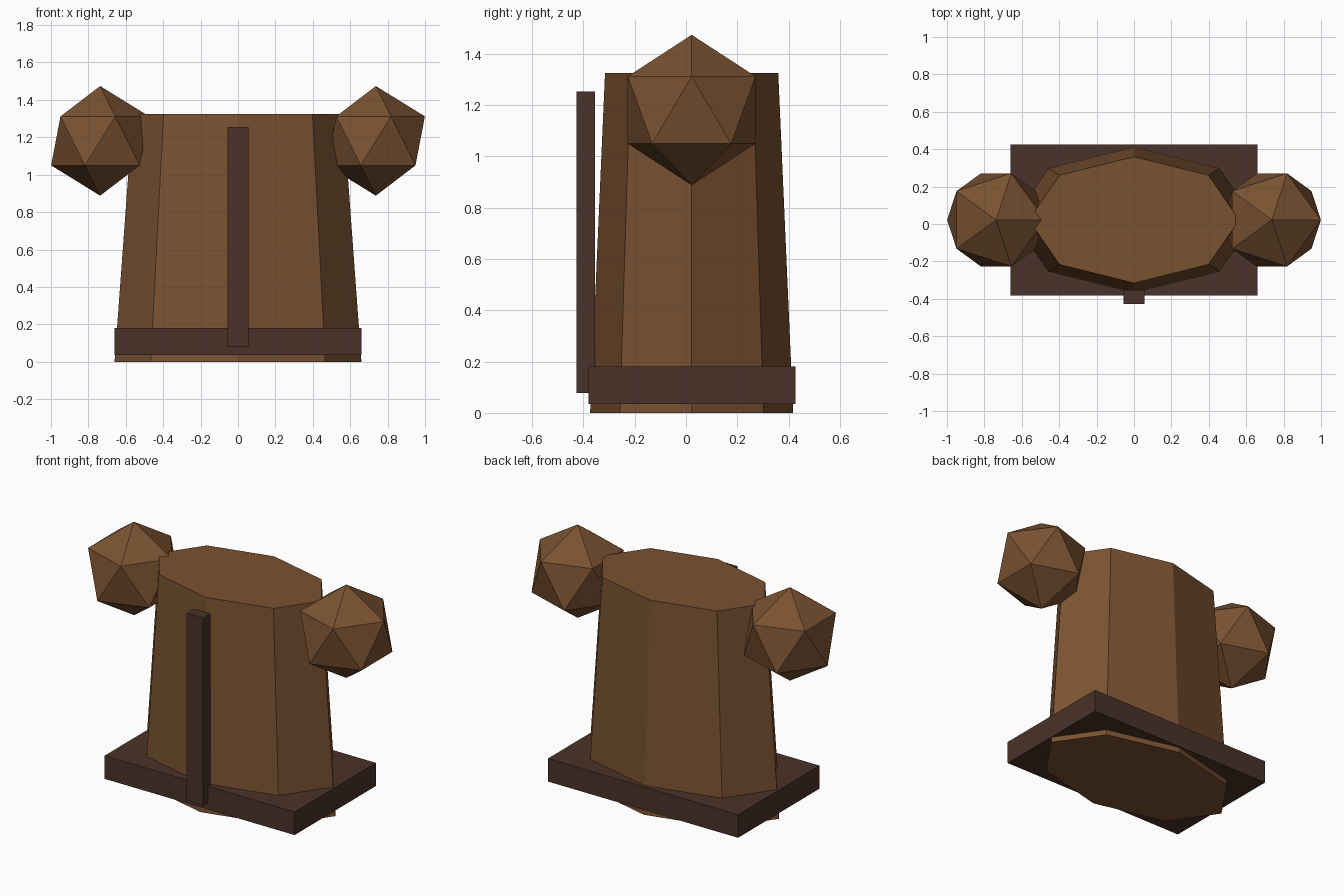
import bpy
import math

if "Cube" in bpy.data.objects:
    bpy.data.objects.remove(bpy.data.objects["Cube"])


def material(name, color):
    m = bpy.data.materials.new(name)
    m.diffuse_color = (*color, 1.0)
    m.use_nodes = True
    m.node_tree.nodes["Principled BSDF"].inputs["Base Color"].default_value = m.diffuse_color
    return m


brown = material("brown cloth", (0.195, 0.084, 0.031))
dark = material("dark brown trim", (0.068, 0.032, 0.022))


def finish(name, mat):
    ob = bpy.context.object
    ob.name = name
    ob.data.materials.append(mat)
    return ob


def box(name, lo, hi, mat):
    bpy.ops.mesh.primitive_cube_add(size=1, location=[(a + b) / 2 for a, b in zip(lo, hi)])
    ob = finish(name, mat)
    ob.scale = [b - a for a, b in zip(lo, hi)]
    return ob


CY = 0.022  # depth centre of the torso

# Tapered eight-sided torso, squashed front to back
bpy.ops.mesh.primitive_cone_add(vertices=8, radius1=0.66, radius2=0.563, depth=1.325,
                                location=(0, CY, 1.325 / 2))
torso = finish("torso", brown)
torso.scale = (1, 0.6, 1)

# Faceted shoulder balls
for side, x in (("left", -0.737), ("right", 0.737)):
    bpy.ops.mesh.primitive_ico_sphere_add(subdivisions=1, radius=0.293, location=(x, CY, 1.181))
    finish(side + "_shoulder", brown)

# Hem band and front closing strip
box("hem_band", (-0.66, -0.381, 0.035), (0.66, 0.426, 0.18), dark)
box("front_strip", (-0.057, -0.427, 0.078), (0.057, -0.354, 1.254), dark)
